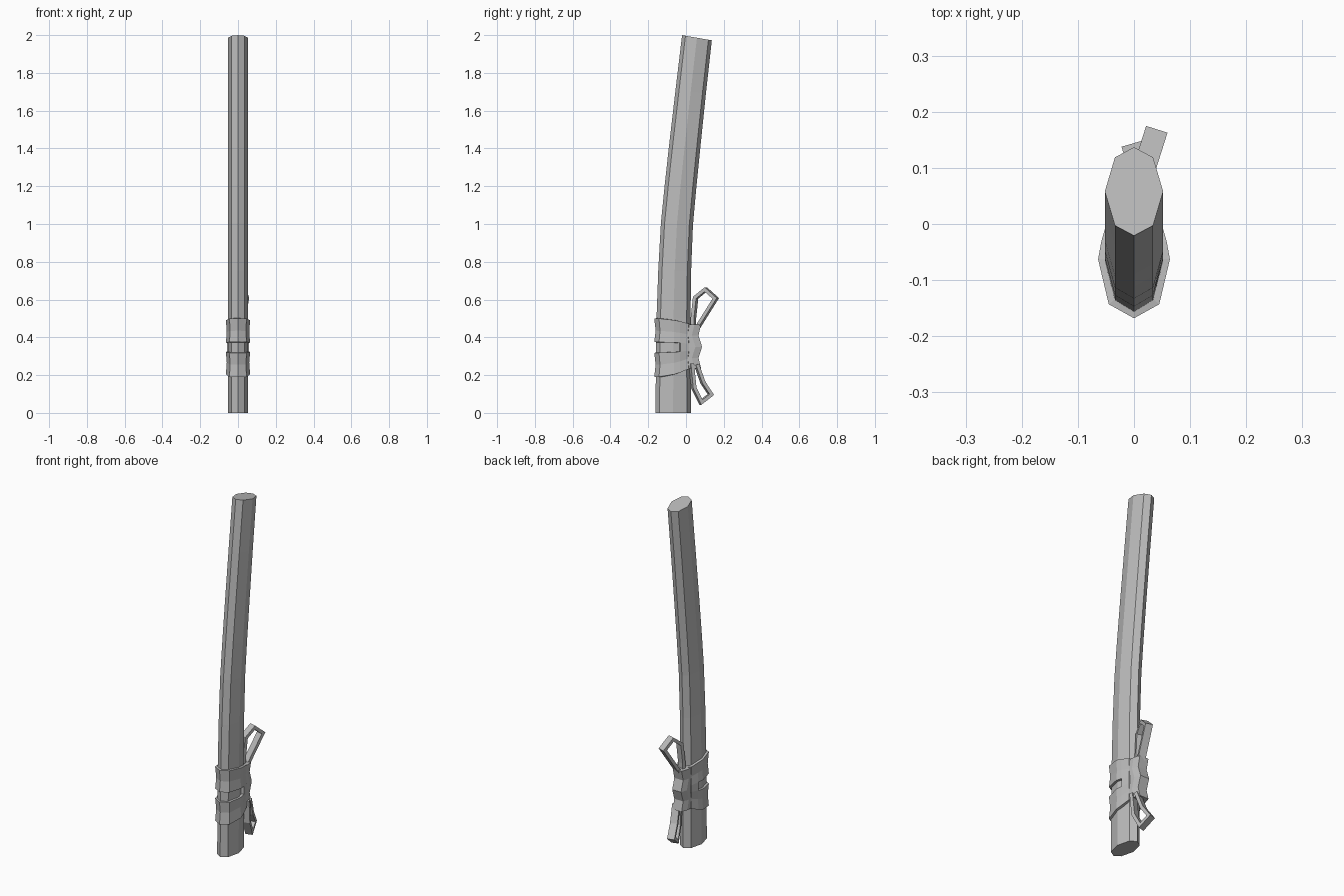
import bpy
from math import sin, cos
from mathutils import Vector

cube = bpy.data.objects.get("Cube")
if cube:
    bpy.data.objects.remove(cube)

grey = bpy.data.materials.new("plain grey")
grey.use_nodes = True
COLOUR = (0.5, 0.5, 0.5, 1)
grey.diffuse_color = COLOUR
grey.node_tree.nodes["Principled BSDF"].inputs["Base Color"].default_value = COLOUR


def add_part(name, verts, faces, thickness=0):
    mesh = bpy.data.meshes.new(name)
    mesh.from_pydata(verts, [], faces)
    mesh.materials.append(grey)
    obj = bpy.data.objects.new(name, mesh)
    bpy.context.collection.objects.link(obj)
    if thickness:
        mod = obj.modifiers.new("thickness", 'SOLIDIFY')
        mod.thickness = thickness
        mod.offset = -1
        mod.use_even_offset = True


def loft(name, rings):
    """Skin closed counter-clockwise rings listed from bottom to top."""
    n = len(rings[0])
    faces = [(r * n + i, r * n + (i + 1) % n, (r + 1) * n + (i + 1) % n, (r + 1) * n + i)
             for r in range(len(rings) - 1) for i in range(n)]
    faces.append(tuple(reversed(range(n))))
    faces.append(tuple(range((len(rings) - 1) * n, len(rings) * n)))
    add_part(name, [v for ring in rings for v in ring], faces)


def mirrored(half):
    """Complete a +x half outline, running front to back, into a loop."""
    return half + [(-x, y) for x, y in reversed(half) if x > 0]


# Curved eight-sided sheath: centre y, z, half depth, tilt
octagon = mirrored([(0, -1), (0.034, -0.77), (0.052, 0), (0.034, 0.77), (0, 1)])
stations = [(-0.068, 0, 0.094, 0), (-0.066, 0.5, 0.09, 0.02), (-0.06, 0.75, 0.087, 0.04),
            (-0.048, 1.0, 0.085, 0.07), (-0.029, 1.2, 0.084, 0.1), (-0.008, 1.4, 0.083, 0.11),
            (0.025, 1.7, 0.081, 0.13), (0.058, 1.986, 0.08, 0.17)]
loft("sheath", [[(x, cy + d * t * cos(a), z - d * t * sin(a)) for x, t in octagon]
                for cy, z, d, a in stations])

# Cord wrap: two bands at the front that merge into one towards the back
outline = mirrored([(0, -0.168), (0.045, -0.143), (0.064, -0.063), (0.058, -0.03),
                    (0.045, 0.015), (0, 0.04)])
rows = [(0.19, 0.055, 1), (0.255, 0.04, 0.93), (0.318, 0.015, 1),
        (0.375, -0.01, 1), (0.435, -0.025, 0.93), (0.5, -0.035, 1)]
n = len(outline)
verts = []
for z, rise, scale in rows:
    for x, y in outline:
        t = (y + 0.168) / 0.208
        verts.append((x * scale, -0.064 + (y + 0.064) * scale, z + rise * t * t))
faces = []
for r in range(len(rows) - 1):
    for i in range(n):
        j = (i + 1) % n
        in_gap = r == 2 and max(outline[i][1], outline[j][1]) < -0.02
        if not in_gap:
            faces.append((r * n + i, r * n + j, (r + 1) * n + j, (r + 1) * n + i))
add_part("cord_wrap", verts, faces, 0.016)

# Pleated knot at the back
pleats = [(0.08, 0.235), (0.066, 0.29), (0.085, 0.35), (0.066, 0.41), (0.08, 0.468)]
loft("knot", [[(0.042, 0, z), (0.04, y - 0.035, z), (0.028, y, z),
               (-0.028, y, z), (-0.04, y - 0.035, z), (-0.042, 0, z)] for y, z in pleats])


def ribbon_loop(name, root, direction, path):
    """Flat ribbon bent along a path of (distance, height) in a leaning plane."""
    d = Vector((*direction, 0)).normalized()
    side = Vector((d.y, -d.x, 0)) * 0.02
    verts = []
    for s, z in path:
        p = Vector((*root, z)) + d * s
        verts += [p - side, p + side]
    faces = [(2 * i, 2 * i + 1, 2 * i + 3, 2 * i + 2) for i in range(len(path) - 1)]
    add_part(name, verts, faces, 0.018)


# Two bow loops leaning opposite ways
ribbon_loop("upper_loop", (0, 0.04), (0.3, 0.95),
            [(-0.01, 0.44), (-0.01, 0.5), (0.003, 0.615), (0.068, 0.665), (0.135, 0.608), (0.025, 0.44)])
ribbon_loop("lower_loop", (0.03, 0.03), (-0.28, 0.96),
            [(0.035, 0.26), (0.07, 0.165), (0.118, 0.095), (0.048, 0.043), (0.003, 0.13), (-0.01, 0.26)])
